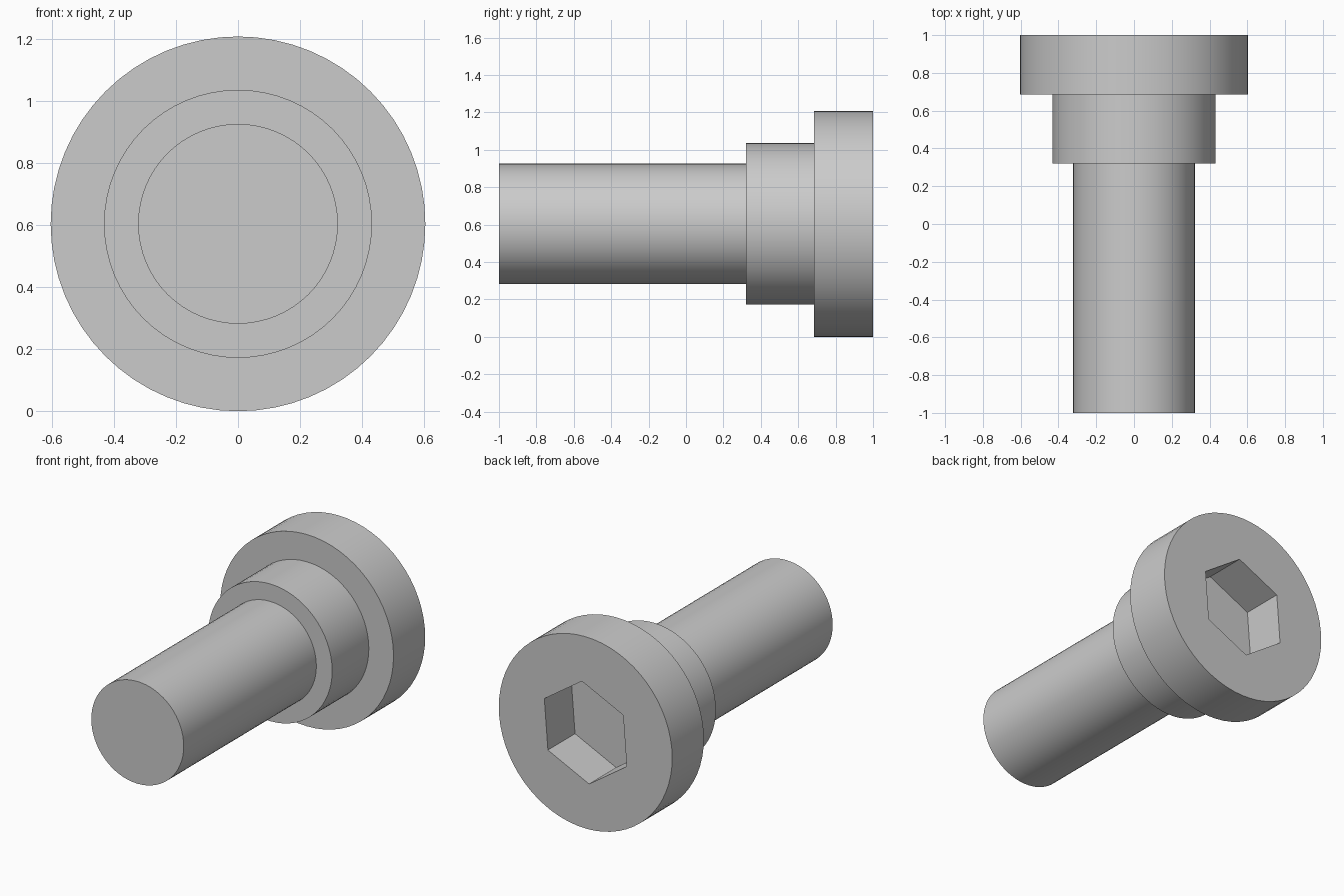
import bpy, bmesh
from math import sin, cos, pi, radians

cube = bpy.data.objects.get("Cube")
if cube:
    bpy.data.objects.remove(cube, do_unlink=True)

CENTRE_Z = 0.604
SEGMENTS = 64

steel = bpy.data.materials.new("grey steel")
steel.use_nodes = True
GREY = (0.6, 0.6, 0.6, 1)
steel.diffuse_color = GREY
steel.node_tree.nodes["Principled BSDF"].inputs["Base Color"].default_value = GREY


def turned_solid(name, profile, sides, turn=0.0):
    """Closed solid along the y axis from (radius, y) steps."""
    bm = bmesh.new()
    rings = []
    for r, y in profile:
        angles = [turn + 2 * pi * i / sides for i in range(sides)]
        rings.append([bm.verts.new((r * cos(a), y, CENTRE_Z + r * sin(a))) for a in angles])
    for a, b in zip(rings, rings[1:]):
        for i in range(sides):
            j = (i + 1) % sides
            bm.faces.new((a[i], a[j], b[j], b[i]))
    bm.faces.new(rings[0])
    bm.faces.new(rings[-1])
    bmesh.ops.recalc_face_normals(bm, faces=bm.faces)
    mesh = bpy.data.meshes.new(name)
    bm.to_mesh(mesh)
    bm.free()
    mesh.materials.append(steel)
    obj = bpy.data.objects.new(name, mesh)
    bpy.context.collection.objects.link(obj)
    return obj


# Shank, shoulder and head turned as one stepped solid
screw = turned_solid("shoulder_screw", [
    (0.322, -1), (0.322, 0.32),
    (0.432, 0.32), (0.432, 0.685),
    (0.604, 0.685), (0.604, 1)], SEGMENTS)

# Hexagonal drive socket in the head
cutter = turned_solid("socket_cutter", [(0.318, 0.73), (0.318, 1.1)], 6, radians(85.5))
cutter.hide_render = True

bpy.ops.object.select_all(action='DESELECT')
bpy.context.view_layer.objects.active = screw
screw.select_set(True)
cut = screw.modifiers.new("socket", 'BOOLEAN')
cut.operation = 'DIFFERENCE'
cut.solver = 'EXACT'
cut.object = cutter
bpy.ops.object.modifier_apply(modifier=cut.name)
bpy.data.objects.remove(cutter, do_unlink=True)

# Smooth round walls, crisp steps
bpy.ops.object.shade_smooth_by_angle(angle=radians(30))
